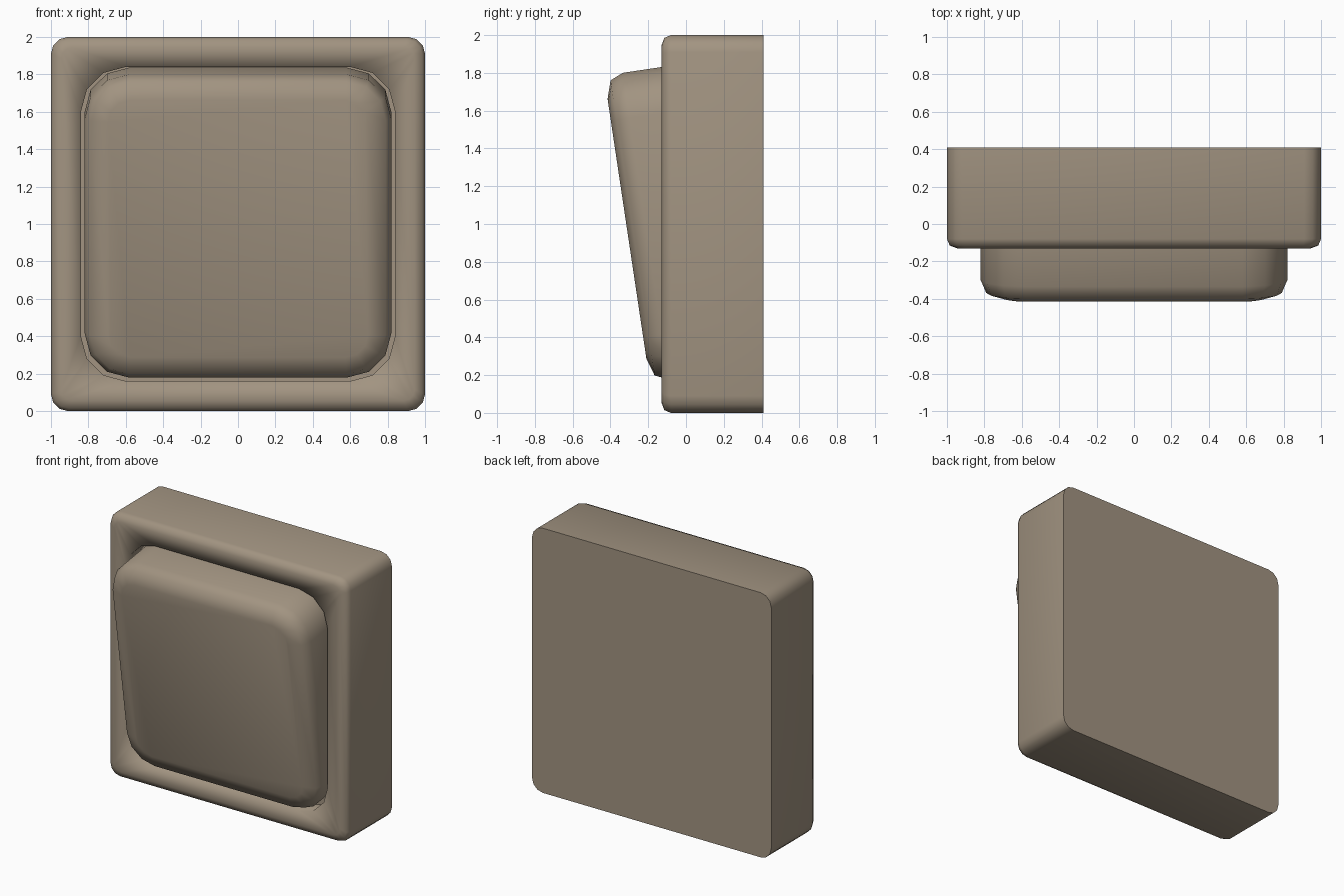
import bpy, bmesh, math
from mathutils import Matrix

if "Cube" in bpy.data.objects:
    bpy.data.objects.remove(bpy.data.objects["Cube"])

tan = bpy.data.materials.new("warm_tan_plastic")
tan.diffuse_color = (0.36, 0.295, 0.22, 1)
tan.use_nodes = True
tan.node_tree.nodes["Principled BSDF"].inputs["Base Color"].default_value = tan.diffuse_color


def ring(half, radius, depth, segs=3):
    """Rounded square in the xz plane, at y = depth."""
    pts = []
    c = half - radius
    for k, (sx, sz) in enumerate([(1, 1), (-1, 1), (-1, -1), (1, -1)]):
        for i in range(segs + 1):
            a = math.pi / 2 * (k + i / segs)
            pts.append((sx * c + radius * math.cos(a), depth, sz * c + radius * math.sin(a)))
    return pts


def loft(name, sections, sharp_rings, matrix):
    """Skin a stack of rings, cap both ends, keep the chosen rings sharp."""
    bm = bmesh.new()
    rows = [[bm.verts.new(p) for p in ring(*s)] for s in sections]
    n = len(rows[0])
    for a, b in zip(rows, rows[1:]):
        for i in range(n):
            j = (i + 1) % n
            bm.faces.new((a[i], a[j], b[j], b[i]))
    bm.faces.new(rows[0])
    bm.faces.new(rows[-1])
    bmesh.ops.recalc_face_normals(bm, faces=bm.faces)
    for f in bm.faces:
        f.smooth = True
    for r in sharp_rings:
        for i in range(n):
            bm.edges.get((rows[r][i], rows[r][(i + 1) % n])).smooth = False
    bm.transform(matrix)
    me = bpy.data.meshes.new(name)
    bm.to_mesh(me)
    bm.free()
    me.materials.append(tan)
    ob = bpy.data.objects.new(name, me)
    bpy.context.collection.objects.link(ob)
    return ob


# Housing: closed back, rounded front rim, recessed opening (half size, corner radius, y)
loft("switch_housing", [
    (1.0, 0.09, 0.41), (1.0, 0.09, -0.08), (0.985, 0.08, -0.115), (0.945, 0.06, -0.13),
    (0.84, 0.24, -0.13), (0.84, 0.24, 0.0)],
    [0, 5], Matrix.Translation((0, 0, 1)))

# Rocker: rounded pad, tilted so that its top stands out
tilt = Matrix.Rotation(math.radians(8.5), 4, 'X')
loft("rocker_button", [
    (0.82, 0.24, 0.18), (0.82, 0.24, -0.065), (0.79, 0.21, -0.135), (0.695, 0.12, -0.165)],
    [0], tilt @ Matrix.Translation((0, 0, 1.01)))
